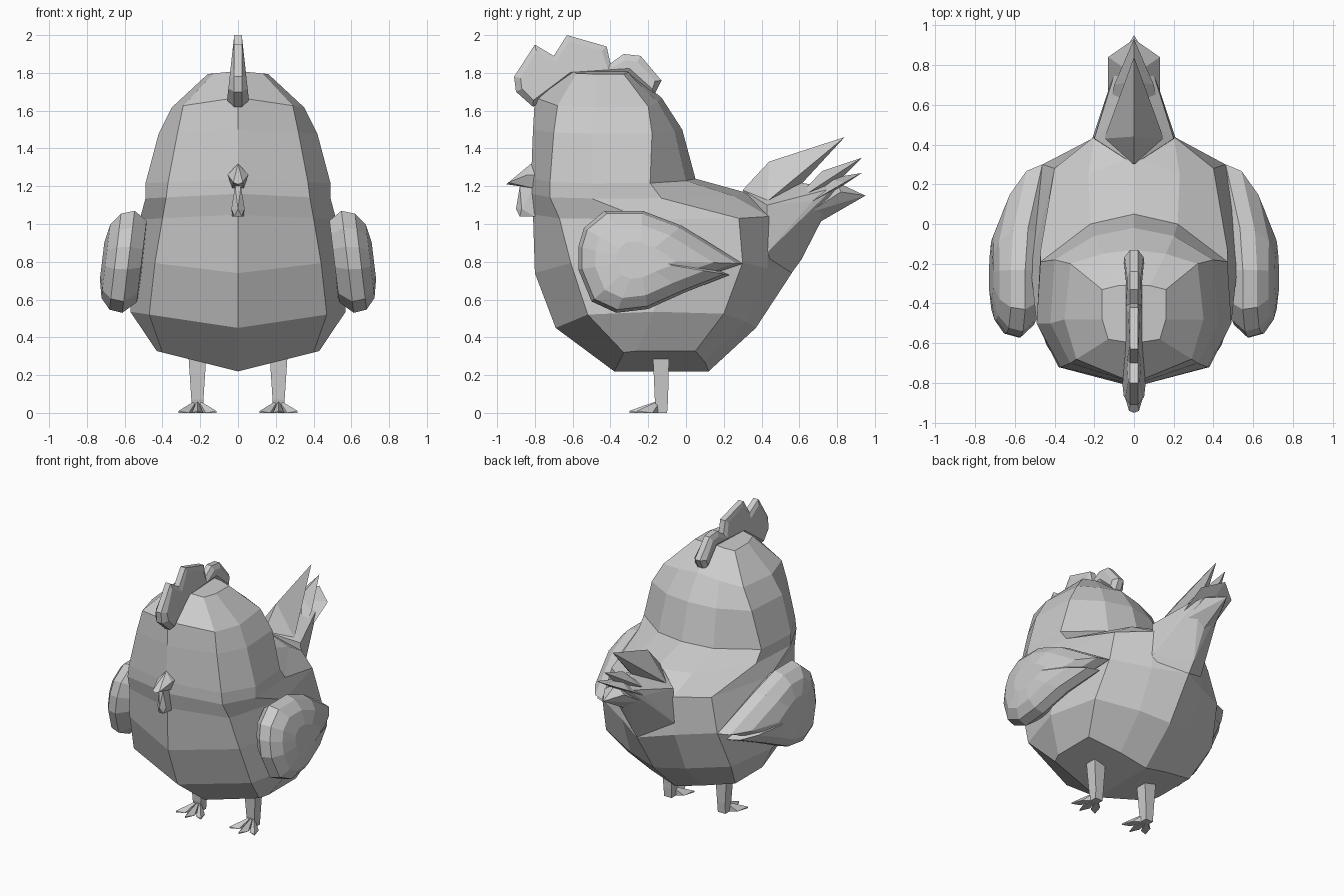
import bpy
import bmesh
from mathutils import Vector

default_cube = bpy.data.objects.get("Cube")
if default_cube:
    bpy.data.objects.remove(default_cube, do_unlink=True)

plain_grey = bpy.data.materials.new("plain_grey")
plain_grey.use_nodes = True
plain_grey.diffuse_color = (.6, .6, .6, 1)
shader = next(node for node in plain_grey.node_tree.nodes if node.type == "BSDF_PRINCIPLED")
shader.inputs["Base Color"].default_value = plain_grey.diffuse_color


def finish(name, bm):
    """Turn a bmesh into a flat shaded object with outward normals."""
    bmesh.ops.recalc_face_normals(bm, faces=bm.faces[:])
    mesh = bpy.data.meshes.new(name)
    bm.to_mesh(mesh)
    bm.free()
    mesh.materials.append(plain_grey)
    part = bpy.data.objects.new(name, mesh)
    bpy.context.scene.collection.objects.link(part)
    return part


def mirrored(points):
    """Add the opposite point for every point off the middle plane."""
    return points + [(-x, y, z) for x, y, z in points if x > 0]


def hull(name, points):
    """Closed faceted solid around a few corner points."""
    bm = bmesh.new()
    for point in points:
        bm.verts.new(point)
    bmesh.ops.convex_hull(bm, input=bm.verts[:])
    loose = [vert for vert in bm.verts if not vert.link_faces]
    bmesh.ops.delete(bm, geom=loose, context="VERTS")
    return finish(name, bm)


def loft(name, rings, keel=False):
    """Skin equally long closed rings and cap both ends, optionally with a middle ridge."""
    bm = bmesh.new()
    loops = [[bm.verts.new(point) for point in ring] for ring in rings]
    count = len(loops[0])
    for lower, upper in zip(loops, loops[1:]):
        for i in range(count):
            j = (i + 1) % count
            bm.faces.new((lower[i], lower[j], upper[j], upper[i]))
    for loop in (loops[0], loops[-1]):
        if keel:
            half = count // 2
            bm.faces.new(loop[:half + 1])
            bm.faces.new(loop[half:] + loop[:1])
        else:
            bm.faces.new(loop)
    return finish(name, bm)


# Body and head: height, tilt towards the sides, front y, back y, then side corners
body_levels = [
    (.22, .25, -.38, .12, (.40, -.33), (.43, -.26), (.43, .05), (.2, .1)),
    (.45, .15, -.69, .37, (.47, -.52), (.57, -.17), (.5, .2), (.22, .32)),
    (.74, .12, -.8, .56, (.44, -.61), (.57, -.1), (.46, .3), (.21, .43)),
    (1.05, -.05, -.81, .5, (.4, -.67), (.52, -.22), (.4, .28), (.2, .44)),
    (1.16, -.05, -.82, .34, (.38, -.72), (.49, -.5), (.47, -.13), (.23, .25)),
    (1.24, -.05, -.82, .05, (.37, -.72), (.49, -.5), (.47, -.19), (.22, 0)),
    (1.5, -.05, -.81, -.02, (.32, -.7), (.42, -.5), (.4, -.18), (.2, -.06)),
    (1.67, -.15, -.8, -.13, (.29, -.68), (.35, -.48), (.32, -.2), (.16, -.15)),
    (1.81, -.1, -.6, -.31, (.13, -.58), (.16, -.48), (.16, -.33), (.08, -.31)),
]
body_rings = []
for height, tilt, front, back, *corners in body_levels:
    side = [(x, y, height + tilt * x) for x, y in corners]
    other = [(-x, y, z) for x, y, z in reversed(side)]
    body_rings.append([(0, front, height)] + side + [(0, back, height)] + other)
loft("body", body_rings, keel=True)

# Tail: a tapering root with a stack of pointed feathers
tail_parts = {
    "tail_root": [(.2, .43, 1.1), (.21, .43, .85), (0, .3, 1.18), (0, .5, .66), (0, .61, .81),
                  (0, .69, 1), (.13, .67, 1.12), (0, .6, 1.22), (0, .8, 1.18), (.09, .78, 1.19)],
    "tail_feather_top": [(0, .3, 1.18), (.15, .43, 1.12), (0, .44, 1.33),
                         (0, .84, 1.46), (0, .6, 1.2)],
    "tail_feather_upper": [(.13, .55, 1.1), (0, .72, 1.28), (0, .93, 1.35),
                           (0, .72, 1.14), (.1, .7, 1.2)],
    "tail_feather_middle": [(.13, .6, 1.08), (.13, .84, 1.22), (0, .93, 1.27),
                            (0, .78, 1.17), (0, .75, 1.24)],
    "tail_feather_lower": [(.12, .65, 1.06), (0, .69, 1), (.08, .82, 1.17),
                           (0, .95, 1.15), (0, .8, 1.22)],
}
for name, points in tail_parts.items():
    hull(name, mirrored(points))

# Wings: a teardrop outline swelling outwards, leaning in towards the top and the tip
wing_outline = [(-.57, .88), (-.54, .98), (-.43, 1.07), (-.23, 1.07), (-.02, .99),
                (.3, .79), (.18, .75), (.23, .73), (0, .64), (-.2, .55),
                (-.37, .53), (-.5, .59), (-.57, .76)]
wing_layers = [(.8, .51), (1, .58), (.94, .65), (.72, .7), (.36, .72)]
wing_middle = Vector((-.25, .81))
for side, sign in (("left", 1), ("right", -1)):
    rings = []
    for scale, offset in wing_layers:
        ring = []
        for point in wing_outline:
            y, z = wing_middle + (Vector(point) - wing_middle) * scale
            lean = max(0, y + .1) * .3 + (z - .8) * .12
            ring.append((sign * (offset - lean), y, z))
        rings.append(ring)
    loft(side + "_wing", rings)

# Comb: a lobed plate whose sides swell towards the bottom
comb_outline = [(-.81, 1.62), (-.9, 1.7), (-.91, 1.78), (-.8, 1.95), (-.7, 1.89),
                (-.63, 2), (-.42, 1.94), (-.4, 1.85), (-.33, 1.9), (-.24, 1.89),
                (-.13, 1.76), (-.17, 1.68), (-.31, 1.79), (-.6, 1.77)]
comb = loft("comb", [[(x, y, z) for y, z in comb_outline] for x in (-.02, .02)])
bm = bmesh.new()
bm.from_mesh(comb.data)
sides = [face for face in bm.faces if abs(face.normal.x) > .9]
bmesh.ops.inset_individual(bm, faces=sides, thickness=.035)
for face in sides:
    sign = 1 if face.normal.x > 0 else -1
    for vert in face.verts:
        vert.co.x = sign * (.02 + (2 - vert.co.z) * .11)
bm.to_mesh(comb.data)
bm.free()

# Beak and wattle
hull("beak", mirrored([(.055, -.8, 1.26), (.055, -.84, 1.26), (0, -.82, 1.32),
                       (.03, -.81, 1.19), (.025, -.94, 1.22), (0, -.95, 1.21)]))
hull("wattle", mirrored([(.015, -.8, 1.2), (.015, -.88, 1.2), (.035, -.87, 1.08),
                         (.03, -.8, 1.04), (.02, -.88, 1.04), (0, -.9, 1.08)]))

# Legs and three-toed feet
for side, sign in (("left", 1), ("right", -1)):
    middle = sign * .215

    def square(half, front, back, height):
        return [(middle - half, front, height), (middle + half, front, height),
                (middle + half, back, height), (middle - half, back, height)]

    loft(side + "_leg", [square(.03, -.15, -.1, 0), square(.032, -.165, -.095, .07),
                         square(.047, -.175, -.09, .3)])
    for toe, spread, tip in (("inner", -.1, -.26), ("middle", 0, -.3), ("outer", .1, -.26)):
        end = middle + sign * spread
        across = Vector((.03, 0, 0)) if spread == 0 else Vector((.015, .03 * sign * spread / .1, 0))
        root = Vector((middle, -.13, 0))
        knuckle = root.lerp(Vector((end, tip, 0)), .6)
        hull(side + "_" + toe + "_toe",
             [root, root + Vector((0, 0, .07)), knuckle + across, knuckle - across,
              knuckle + Vector((0, 0, .035)), (end, tip, 0), (end, tip, .01)])
